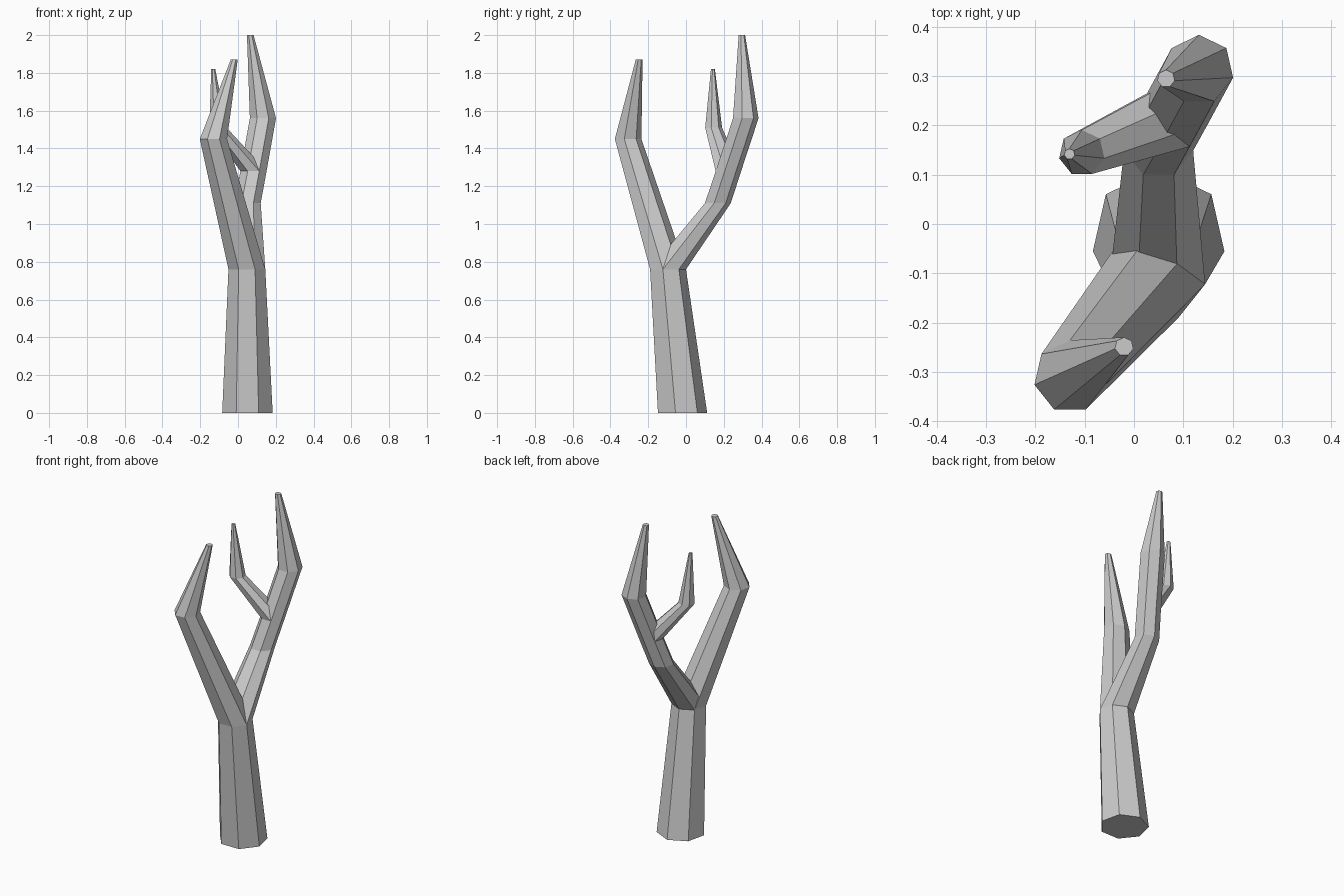
import bpy
import bmesh
from math import cos, sin, pi

if "Cube" in bpy.data.objects:
    bpy.data.objects.remove(bpy.data.objects["Cube"])

SIDES = 7

# Each station is a level seven-sided ring: (x, y, z, radius)
FORK = (0.047, -0.100, 0.76, 0.100)       # trunk splits in two
BACK_FORK = (0.082, 0.221, 1.28, 0.071)   # back limb splits again


def limb(name, stations, cap_start=False):
    """Loft a flat-faced limb through rings, closing the tip."""
    bm = bmesh.new()
    rings = []
    for x, y, z, r in stations:
        rings.append([bm.verts.new((x + r * cos(pi / 2 + 2 * pi * i / SIDES),
                                    y + r * sin(pi / 2 + 2 * pi * i / SIDES), z))
                      for i in range(SIDES)])
    for a, b in zip(rings, rings[1:]):
        for i in range(SIDES):
            j = (i + 1) % SIDES
            bm.faces.new((a[i], a[j], b[j], b[i]))
    bm.faces.new(rings[-1])
    if cap_start:
        bm.faces.new(rings[0][::-1])
    mesh = bpy.data.meshes.new(name)
    bm.to_mesh(mesh)
    bm.free()
    obj = bpy.data.objects.new(name, mesh)
    bpy.context.collection.objects.link(obj)
    return obj


# Trunk running on into the front limb
limb("trunk_and_front_limb", [
    (0.050, -0.025, 0.00, 0.137),
    FORK,
    (-0.130, -0.310, 1.45, 0.074),
    (-0.020, -0.249, 1.87, 0.019),
], cap_start=True)

# Back limb, growing from the fork ring
limb("back_limb", [
    FORK,
    (0.050, 0.165, 1.11, 0.072),
    BACK_FORK,
    (0.132, 0.313, 1.56, 0.071),
    (0.065, 0.295, 2.00, 0.018),
])

# Small side twig, growing from the second fork
limb("side_twig", [
    BACK_FORK,
    (-0.106, 0.144, 1.51, 0.047),
    (-0.131, 0.142, 1.82, 0.011),
])
